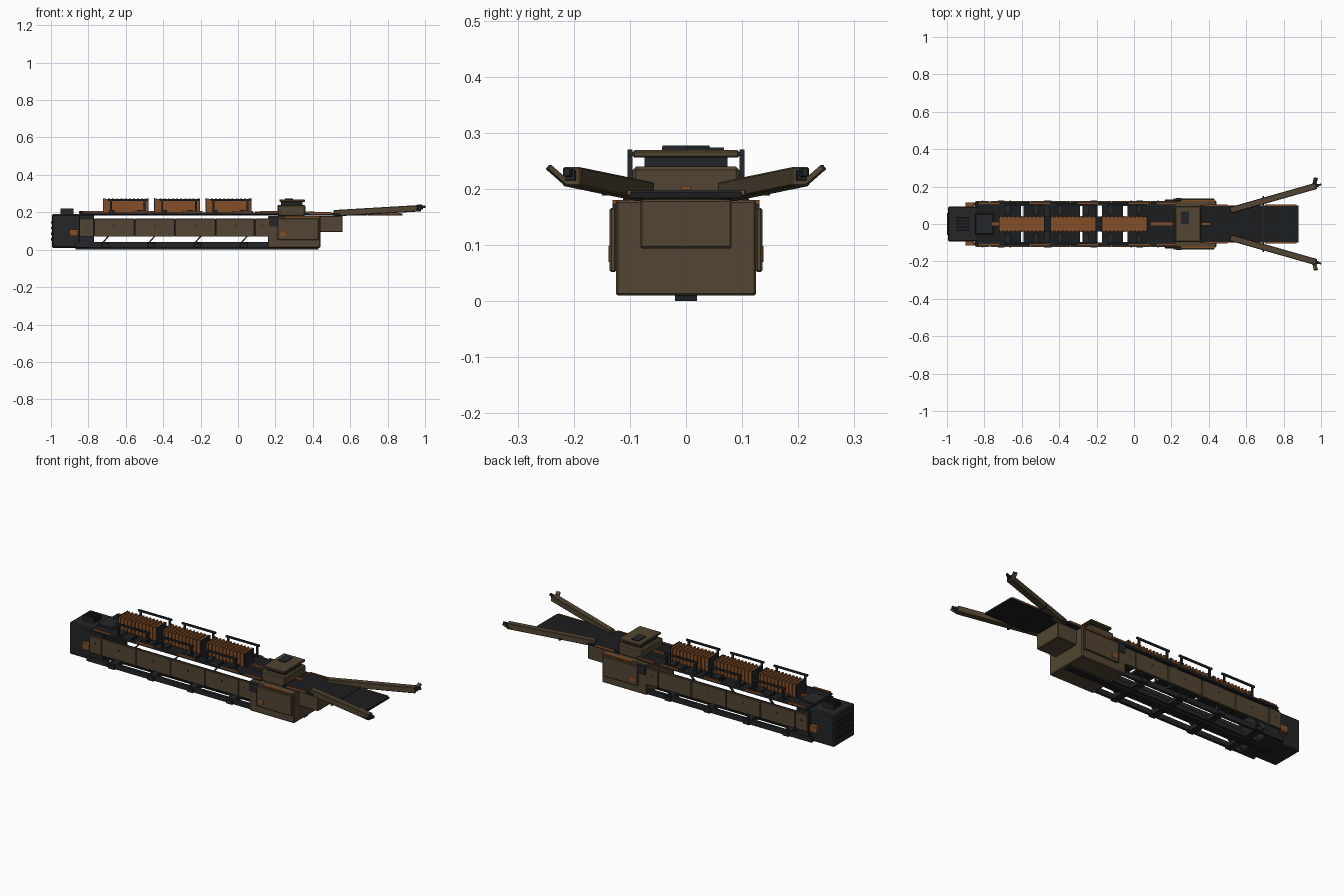
import bpy, bmesh, math
from mathutils import Vector, Matrix


def material(name, colour):
    m = bpy.data.materials.new(name)
    m.diffuse_color = (*colour, 1)
    return m


BROWN = material("drab_brown", (0.085, 0.06, 0.032))
DARK = material("dark_grey", (0.018, 0.019, 0.021))
BLACK = material("deck_black", (0.012, 0.0125, 0.014))
ORANGE = material("rust_orange", (0.23, 0.078, 0.022))


def finish(name, bm, mat, bevel=0.0):
    mesh = bpy.data.meshes.new(name)
    bm.to_mesh(mesh)
    bm.free()
    mesh.materials.append(mat)
    ob = bpy.data.objects.new(name, mesh)
    bpy.context.collection.objects.link(ob)
    if bevel:
        mod = ob.modifiers.new("bevel", 'BEVEL')
        mod.width = bevel
        mod.segments = 1
    return ob


def boxes(name, mat, extents, bevel=0.0):
    """One object from (x0, x1, y0, y1, z0, z1) extents."""
    bm = bmesh.new()
    for x0, x1, y0, y1, z0, z1 in extents:
        mat4 = Matrix.Translation(((x0 + x1) / 2, (y0 + y1) / 2, (z0 + z1) / 2))
        mat4 = mat4 @ Matrix.Diagonal((x1 - x0, y1 - y0, z1 - z0, 1))
        bmesh.ops.create_cube(bm, size=1, matrix=mat4)
    return finish(name, bm, mat, bevel)


def both(extents):
    """Add the mirror image of every extent across y = 0."""
    return extents + [(a, b, -d, -c, e, f) for a, b, c, d, e, f in extents]


def beam(name, mat, start, end, width, height, bevel=0.0):
    """Box running from start to end, its height kept upright."""
    a, b = Vector(start), Vector(end)
    d = (b - a).normalized()
    side = Vector((0, 0, 1)).cross(d).normalized()
    up = d.cross(side)
    rot = Matrix((d, side, up)).transposed().to_4x4()
    bm = bmesh.new()
    bmesh.ops.create_cube(bm, size=1, matrix=Matrix.Translation((a + b) / 2) @ rot
                          @ Matrix.Diagonal(((b - a).length, width, height, 1)))
    return finish(name, bm, mat, bevel)


# Rear block with vents on top and ribs on its end
boxes("rear_block", DARK, [(-0.995, -0.77, -0.093, 0.093, 0.01, 0.19)], 0.006)
boxes("rear_shoulders", DARK, both([(-0.85, -0.77, 0.09, 0.112, 0.03, 0.185)]), 0.003)
boxes("rear_hatch", DARK, [(-0.85, -0.75, -0.055, 0.055, 0.19, 0.206)], 0.004)
boxes("rear_vents", DARK, [(-0.95, -0.88, y - 0.004, y + 0.004, 0.19, 0.22)
                           for y in (-0.03, -0.015, 0, 0.015, 0.03)])
boxes("vent_base", DARK, [(-0.945, -0.885, -0.034, 0.034, 0.185, 0.208)])
boxes("rear_end_ribs", BLACK, [(-1.0, -0.994, -0.06, 0.06, z, z + 0.012)
                               for z in (0.05, 0.08, 0.11, 0.14)])

# Bottom frame
CROSS = [-0.71 + 0.247 * i for i in range(4)]
boxes("bottom_spine", DARK, [(-0.87, 0.3, -0.03, 0.03, 0.012, 0.04)], 0.003)
boxes("keel_strip", BLACK, [(-0.87, 0.43, -0.02, 0.02, 0, 0.013)])
boxes("lower_rails", DARK, both([(-0.87, 0.17, 0.1, 0.115, 0.012, 0.04)]))
boxes("cross_members", DARK, [(x - 0.02, x + 0.02, -0.125, 0.125, 0.01, 0.037)
                              for x in CROSS], 0.003)
for s, side in ((-1, "front"), (1, "back")):
    for x in CROSS:
        beam(f"{side}_diagonal_brace", DARK, (x - 0.02, s * 0.107, 0.03),
             (x + 0.02, s * 0.107, 0.075), 0.01, 0.007)

# Long side armour in segments with bolts and rust marks
EDGES = [-0.85, -0.77, -0.553, -0.337, -0.12, 0.09, 0.17]
boxes("side_panels", BROWN, both([(a + 0.0015, b - 0.0015, 0.112, 0.124, 0.07, 0.166)
                                  for a, b in zip(EDGES, EDGES[1:])]), 0.002)
boxes("panel_backing", DARK, both([(-0.85, 0.17, 0.107, 0.113, 0.073, 0.163)]))
boxes("panel_bolts", DARK, both([((a + b) / 2 - 0.004, (a + b) / 2 + 0.004, 0.123, 0.126,
                                  0.125, 0.133) for a, b in zip(EDGES, EDGES[1:])]))
boxes("rust_patches", ORANGE, both([(-0.9, -0.855, 0.088, 0.115, 0.073, 0.108),
                                    (0.225, 0.255, 0.13, 0.138, 0.07, 0.098)]))

# Upper deck plates
PLATES = [(-0.84, -0.605), (-0.59, -0.475), (-0.455, -0.29), (-0.275, -0.205),
          (-0.17, -0.06), (-0.035, 0.22)]
boxes("deck_plates", BLACK, [(a, b, -0.1, 0.1, 0.186, 0.199) for a, b in PLATES])
boxes("deck_spine", BLACK, [(-0.84, 0.22, -0.04, 0.04, 0.184, 0.2)])
boxes("deck_edge_rails", DARK, both([(-0.84, 0.22, 0.1, 0.112, 0.188, 0.2)]))
boxes("deck_edge_marks", ORANGE, both([(x, x + 0.11, 0.106, 0.114, 0.198, 0.206)
                                       for x in (-0.83, -0.56, -0.3, -0.03, 0.12)]))
boxes("deck_centre_marks", ORANGE, [(-0.76, -0.72, -0.008, 0.008, 0.2, 0.207),
                                    (0.09, 0.205, -0.008, 0.008, 0.198, 0.205),
                                    (0.36, 0.41, -0.008, 0.008, 0.198, 0.205)])
boxes("deck_feet", DARK, both([(x, x + 0.03, 0.05, 0.1, 0.198, 0.212)
                               for x in (-0.69, -0.54, -0.41, -0.27, -0.14, 0.01)]))

# Three ribbed containers with guard rails on both sides
for i in range(3):
    x0 = -0.72 + 0.275 * i
    x1 = x0 + 0.238
    boxes("container", ORANGE, [(x0, x1, -0.038, 0.038, 0.198, 0.27)])
    ribs = [x0 + 0.008 + j * 0.0222 for j in range(11)]
    boxes("container_ribs", ORANGE, [(x - 0.005, x + 0.005, -0.043, 0.043, 0.2, 0.275)
                                     for x in ribs])
    boxes("container_ends", DARK, [(x, x + 0.004, -0.042, 0.042, 0.2, 0.277)
                                   for x in (x0 - 0.003, x1)])
    r0, r1 = x0 + 0.025, x1 - 0.002
    boxes("guard_rails", DARK, both([(r0, r1, 0.095, 0.104, 0.26, 0.27)]
          + [(x, x + 0.01, 0.095, 0.104, 0.195, 0.262)
             for x in (r0 + 0.01, r1 - 0.02)]))

# Forward hull with side plates and nose
boxes("forward_hull", BROWN, [(0.16, 0.44, -0.125, 0.125, 0.01, 0.18)], 0.004)
boxes("hull_side_plates", BROWN, both([(0.21, 0.43, 0.124, 0.136, 0.052, 0.166)]), 0.003)
boxes("hull_side_boxes", DARK, both([(0.165, 0.215, 0.12, 0.131, 0.125, 0.175)]))
boxes("hull_top_trim", ORANGE, both([(0.25, 0.43, 0.115, 0.131, 0.172, 0.18)]))
boxes("nose_box", BROWN, [(0.43, 0.56, -0.081, 0.081, 0.094, 0.181)], 0.003)

# Turret: base, dark neck, lid and hatch
boxes("turret_base", BROWN, [(0.21, 0.36, -0.095, 0.095, 0.179, 0.24)], 0.006)
boxes("turret_neck", DARK, [(0.23, 0.345, -0.074, 0.074, 0.238, 0.259)])
boxes("turret_lid", BROWN, [(0.222, 0.357, -0.095, 0.095, 0.256, 0.269)], 0.003)
boxes("turret_hatch", DARK, [(0.25, 0.295, 0.0, 0.068, 0.268, 0.274)])

# Flat launch deck at the front
boxes("launch_deck", BLACK, [(0.35, 0.69, -0.1, 0.1, 0.183, 0.196),
                             (0.693, 0.88, -0.1, 0.1, 0.184, 0.194)])
boxes("launch_deck_edge", ORANGE, both([(0.7, 0.87, 0.097, 0.104, 0.189, 0.197),
                                        (0.38, 0.5, 0.097, 0.104, 0.19, 0.201)]))
boxes("deck_hinge_rod", DARK, [(0.687, 0.696, -0.15, 0.15, 0.188, 0.197)])

# Two splayed arms with claw tips
for s, side in ((-1, "front"), (1, "back")):
    beam(f"{side}_arm", BROWN, (0.515, s * 0.073, 0.195), (0.975, s * 0.204, 0.222),
         0.034, 0.034, 0.003)
    beam(f"{side}_arm_socket", DARK, (0.96, s * 0.2, 0.222), (0.985, s * 0.207, 0.225),
         0.017, 0.018)
    beam(f"{side}_claw", BROWN, (0.965, s * 0.214, 0.212), (0.972, s * 0.245, 0.239),
         0.022, 0.009)
    beam(f"{side}_claw_tip", DARK, (0.98, s * 0.206, 0.228), (1.0, s * 0.212, 0.23),
         0.01, 0.014)
